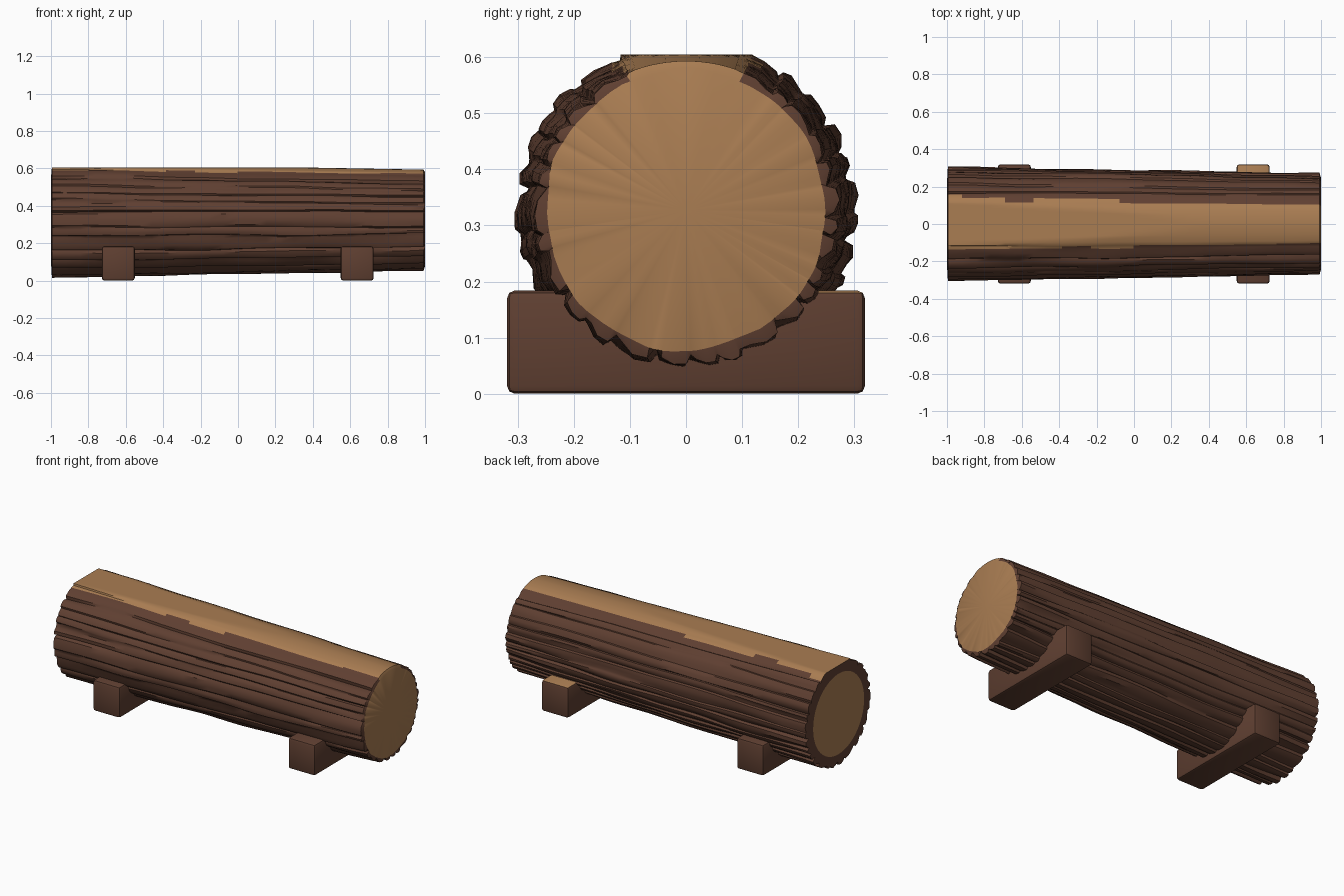
import bpy, bmesh, math, random
from mathutils import Matrix, noise

if "Cube" in bpy.data.objects:
    bpy.data.objects.remove(bpy.data.objects["Cube"])

random.seed(7)


def material(name, rgb):
    m = bpy.data.materials.new(name)
    m.diffuse_color = (*rgb, 1)
    m.use_nodes = True
    m.node_tree.nodes["Principled BSDF"].inputs["Base Color"].default_value = m.diffuse_color
    return m


bark = material("dark_bark", (0.115, 0.050, 0.031))
wood = material("pale_wood", (0.40, 0.205, 0.085))


def finish(bm, name, angle):
    bmesh.ops.recalc_face_normals(bm, faces=bm.faces[:])
    me = bpy.data.meshes.new(name)
    bm.to_mesh(me)
    bm.free()
    me.materials.append(bark)
    me.materials.append(wood)
    ob = bpy.data.objects.new(name, me)
    bpy.context.collection.objects.link(ob)
    bpy.ops.object.select_all(action='DESELECT')
    ob.select_set(True)
    bpy.context.view_layer.objects.active = ob
    bpy.ops.object.shade_smooth_by_angle(angle=math.radians(angle))
    return ob


# Log: ridged bark tube with a worn flat seat strip on top
CZ, TOP, RIDGES, ROWS = 0.322, 0.605, 30, 26
PROFILE = ((0.0, 0.1), (0.12, 0.9), (0.45, 1.0), (0.8, 0.55))  # saw-tooth ridge
widths = [random.uniform(0.6, 1.4) for _ in range(RIDGES)]
heights = [random.uniform(0.012, 0.03) for _ in range(RIDGES)]
starts = [2 * math.pi * sum(widths[:k]) / sum(widths) for k in range(RIDGES + 1)]


def wave(a, b, c=0.0):
    return noise.noise((a, b, c))


def bark_ring(x):
    pts = []
    r0 = 0.307 - 0.018 * (x + 1)
    fade = 0.6 + 0.4 * abs(x) ** 3
    for k in range(RIDGES):
        for f, h in PROFILE:
            a = starts[k] + f * (starts[k + 1] - starts[k])
            side = math.sin(a)
            if side < 0:
                h = h * 0.9
            worn = min(1, max(0, (abs(math.remainder(a, 2 * math.pi)) - 0.35) / 0.2))
            height = heights[k] * fade * (1 + 0.9 * wave(x * 2.2, k * 3.7))
            r = r0 - worn * height * (1 - h) + worn * 0.008 * wave(x * 3, 5 * math.cos(a), 5 * side)
            a += worn * 0.05 * wave(x * 1.6, k * 1.9, 4.0)
            # angle is measured from straight up
            z = CZ + r * math.cos(a)
            pts.append((x, r * math.sin(a), min(z, TOP)))
    return pts


def on_seat(c):
    half = 0.135 - 0.014 * (c.x + 1)
    if c.x < -0.9:
        half += 0.015
    return c.z > 0.5 and abs(c.y) < half + 0.012 * wave(c.x * 4, 2 if c.y > 0 else 8)


bm = bmesh.new()
n = RIDGES * len(PROFILE)
rings = []
for i in range(ROWS + 1):
    x = -0.995 + 1.987 * i / ROWS
    rings.append([bm.verts.new(p) for p in bark_ring(x)])


def bridge(a, b):
    return [bm.faces.new((a[j], a[(j + 1) % n], b[(j + 1) % n], b[j])) for j in range(n)]


for a, b in zip(rings, rings[1:]):
    for f in bridge(a, b):
        f.material_index = int(on_seat(f.calc_center_median()))

# Sawn ends: bark rim around a pale disc
for sign, outer, radius, cz in ((-1, rings[0], 0.238, CZ), (1, rings[-1], 0.25, 0.327)):
    inner = []
    for v in outer:
        a = math.atan2(v.co.y, v.co.z - CZ)
        r = radius + (0.007 * wave(a * 4, 1.5) if sign > 0 else 0)
        inner.append(bm.verts.new((sign * 0.999, r * math.sin(a), cz + r * math.cos(a))))
    for f in bridge(outer, inner):
        f.material_index = int(sign > 0 and on_seat(f.calc_center_median()))
    centre = bm.verts.new((sign, 0, cz))
    for j in range(n):
        bm.faces.new((inner[j], inner[(j + 1) % n], centre)).material_index = 1
finish(bm, "log_seat", 38)


# Cross supports: rounded blocks under the log
def support(name, x, pale_back):
    bm = bmesh.new()
    bmesh.ops.create_cube(bm, size=1, matrix=Matrix.Translation((x, 0, 0.094))
                          @ Matrix.Diagonal((0.176, 0.638, 0.184, 1)))
    bmesh.ops.bevel(bm, geom=bm.edges[:], offset=0.014, segments=2, profile=0.5, affect='EDGES')
    low = min(v.co.z for v in bm.verts)
    for v in bm.verts:
        v.co.z -= low
    bmesh.ops.bisect_plane(bm, geom=bm.verts[:] + bm.edges[:] + bm.faces[:],
                           plane_co=(0, 0, 0), plane_no=(0, 1, 0))
    bm.normal_update()
    for f in bm.faces:
        c = f.calc_center_median()
        f.material_index = int(pale_back and c.y > 0 and c.z > 0.178)
    finish(bm, name, 40)


support("left_support", -0.64, False)
support("right_support", 0.637, True)
